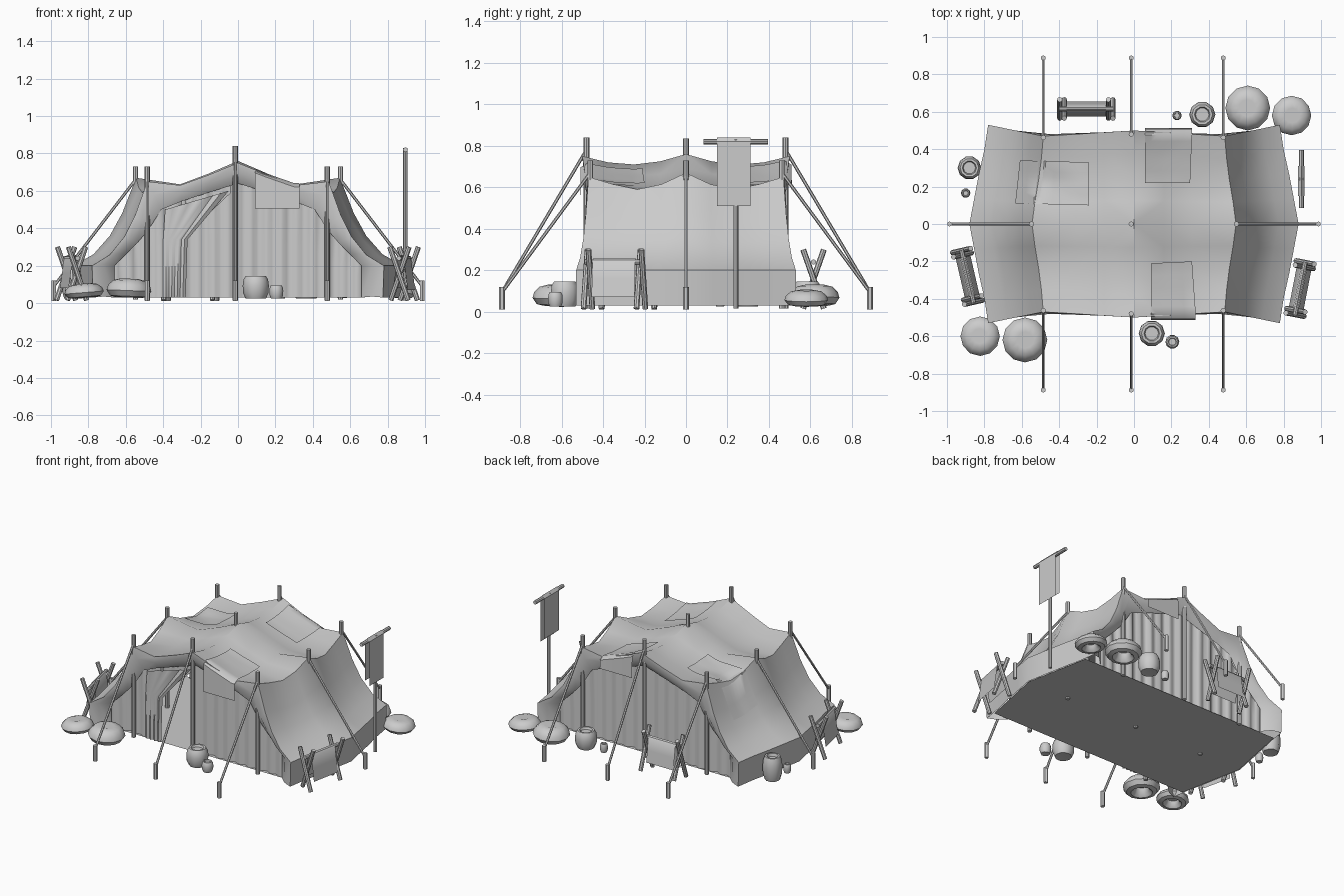
import bpy, bmesh, math
from mathutils import Vector, Matrix
from mathutils.bvhtree import BVHTree

if "Cube" in bpy.data.objects:
    bpy.data.objects.remove(bpy.data.objects["Cube"])


def finish(name, bm, angle=40, weld=True):
    if weld:
        bmesh.ops.remove_doubles(bm, verts=bm.verts, dist=0.0005)
    bmesh.ops.recalc_face_normals(bm, faces=bm.faces)
    me = bpy.data.meshes.new(name)
    bm.to_mesh(me)
    bm.free()
    ob = bpy.data.objects.new(name, me)
    bpy.context.collection.objects.link(ob)
    bpy.ops.object.select_all(action='DESELECT')
    ob.select_set(True)
    bpy.context.view_layer.objects.active = ob
    bpy.ops.object.shade_smooth_by_angle(angle=math.radians(angle))
    return ob


def add_rod(bm, a, b, r, n=8):
    a, b = Vector(a), Vector(b)
    d = b - a
    m = Matrix.Translation((a + b) / 2) @ d.to_track_quat('Z', 'Y').to_matrix().to_4x4()
    bmesh.ops.create_cone(bm, cap_ends=True, segments=n, radius1=r, radius2=r, depth=d.length, matrix=m)


def rod(name, a, b, r, n=8):
    bm = bmesh.new()
    add_rod(bm, a, b, r, n)
    return finish(name, bm)


def add_grid(bm, rows):
    vs = [[bm.verts.new(p) for p in row] for row in rows]
    for r0, r1 in zip(vs, vs[1:]):
        for i in range(len(r0) - 1):
            bm.faces.new((r0[i], r0[i + 1], r1[i + 1], r1[i]))


def lathe(name, profile, x, y, s=1.0, sz=1.0, n=10, tilt=0.0):
    bm = bmesh.new()
    rows = [[(r * s * math.cos(2 * math.pi * i / n), r * s * math.sin(2 * math.pi * i / n), z * sz)
             for i in range(n + 1)] for r, z in profile]
    add_grid(bm, rows)
    bmesh.ops.remove_doubles(bm, verts=bm.verts, dist=0.0005)
    bmesh.ops.dissolve_degenerate(bm, edges=bm.edges, dist=0.0001)
    ob = finish(name, bm)
    ob.location = (x, y, 0.025)
    ob.rotation_euler = (0, tilt, 0)


def interp(pts, x):
    for (x0, z0), (x1, z1) in zip(pts, pts[1:]):
        if x <= x1:
            return z0 + (z1 - z0) * (x - x0) / (x1 - x0)
    return pts[-1][1]


# Roof cross-sections along y: (y fraction, ridge z, sag z, eave x, eave z, base x)
SECTIONS = [(0, .76, .635, .545, .67, .88), (.25, .725, .615, .53, .615, .855),
            (.5, .71, .61, .51, .59, .83), (.75, .72, .615, .495, .615, .80),
            (1, .75, .63, .485, .65, .78)]


def section(v, side):
    """Half profile from ridge down to the skirt hem."""
    _, rz, sz, ex, ez, bx = v
    flat = [(0, rz, .5), (.16, sz + (rz - sz) * .45, .49), (.31, sz, .48), (ex, ez, .47)]
    for t, k in ((.22, .60), (.42, .34), (.68, .13), (1, 0)):
        flat.append((ex + (bx - ex) * t, .2 + (ez - .2) * k, .47 + .06 * t))
    flat.append((bx - .005, .03, .53))
    return [(side * x, y * v[0], z) for x, z, y in flat]


# Stretched roof with side slopes and skirts
bm = bmesh.new()
for sx in (-1, 1):
    for sy in (-1, 1):
        add_grid(bm, [[(x, y * sy, z) for x, y, z in section(v, sx)] for v in SECTIONS])
bmesh.ops.remove_doubles(bm, verts=bm.verts, dist=0.0005)
bvh = BVHTree.FromBMesh(bm)
finish("tent_roof", bm)

# Hanging valance along the front and back edges
HEM = [(0, .64), (.16, .59), (.30, .545), (.41, .50), (.48, .39), (.54, .32), (.60, .26), (.66, .2), (.66, .03)]
bm = bmesh.new()
for sx in (-1, 1):
    for sy in (-1, 1):
        top = [(x, y * sy, z) for x, y, z in section(SECTIONS[-1], sx)]
        low = [(x * sx, sy * .455, z) for x, z in HEM]
        mid = [((a[0] + b[0]) / 2, (a[1] + b[1]) / 2 + sy * .018, (a[2] + b[2]) / 2 + .005)
               for a, b in zip(top, low)]
        add_grid(bm, [top, mid, low])
finish("roof_valance", bm)

# Pleated walls; the front one has a doorway with a slanted top
for name, sy, door in (("front_wall", -1, True), ("back_wall", 1, False)):
    bm = bmesh.new()
    n = 68
    cols = []
    for i in range(n + 1):
        x = -.68 + 1.36 * i / n
        y = sy * (.435 + .010 * math.sin(i * 1.55) + .005 * math.sin(i * .6))
        z1 = min(interp(HEM[:8], abs(x)) + .035, .66)
        z0 = .03
        if door and -.29 < x < -.03:
            z0 = min(.36 + (x + .28) * .95, z1 - .03)
        cols.append([(x, y, z0), (x, y, z0 * .5 + z1 * .5), (x, y, z1)])
    for a, b in zip(cols, cols[1:]):
        if abs(a[0][2] - b[0][2]) > .15:
            continue
        add_grid(bm, [a, b])
    finish(name, bm, 60)

# Drawn-back door curtain
bm = bmesh.new()
cur = []
for i in range(9):
    t = i / 8
    y = -.45 - .012 * (i % 2)
    cur.append([(-.40 + .12 * t, y, .03), (-.40 + .13 * t, y, .34), (-.39 + .34 * t, y, .50 + .10 * t)])
add_grid(bm, cur)
finish("door_curtain", bm, 60)

# Ground sheet
bm = bmesh.new()
fl = [(-.87, 0), (-.78, -.45), (.78, -.45), (.87, 0), (.78, .45), (-.78, .45)]
bm.faces.new([bm.verts.new((x, y, .03)) for x, y in fl])
finish("ground_sheet", bm)


# Patches draped over the roof
def patch(name, c, hang=None):
    c = [Vector(p) for p in c]
    rows = []
    for j in range(9):
        row = []
        for i in range(9):
            p = c[0].lerp(c[1], i / 8).lerp(c[3].lerp(c[2], i / 8), j / 8)
            hit = bvh.ray_cast(Vector((p.x, p.y, 2)), Vector((0, 0, -1)))[0]
            row.append((p.x, p.y, (hit.z if hit else .65) + .009))
        rows.append(row)
    if hang:
        s = 1 if c[3].y > 0 else -1
        rows.append([(p[0], s * .508, p[2] - .02) for p in rows[-1]])
        rows.append([(p[0], s * .512, hang) for p in rows[-1]])
    bm = bmesh.new()
    add_grid(bm, rows)
    finish(name, bm)


patch("front_patch", [(.09, -.21), (.31, -.20), (.33, -.475), (.09, -.475)], .505)
patch("back_patch", [(.06, .22), (.30, .22), (.31, .475), (.06, .475)], .56)
patch("roof_patch", [(-.61, .34), (-.24, .33), (-.24, .10), (-.635, .11)])

# Poles, guy ropes and stakes
rod("centre_pole", (-.015, 0, .02), (-.015, 0, .835), .014)
for x, top in ((-.485, .73), (-.015, .84), (.477, .73)):
    for s, side in ((-1, "front"), (1, "back")):
        py = s * (.48 if top > .8 else .462)
        rod(side + "_pole", (x, py, .015), (x, py, top), .014)
        rod(side + "_rope", (x, py, top - .06), (x, s * .89, .09), .008, 6)
        rod(side + "_stake", (x, s * .888, .01), (x, s * .888, .12), .014, 6)
for s in (-1, 1):
    rod("side_pole", (s * .548, 0, .02), (s * .548, 0, .73), .014)
    rod("side_rope", (s * .548, 0, .66), (s * .985, 0, .09), .008, 6)
    rod("side_stake", (s * .986, 0, .01), (s * .986, 0, .12), .014, 6)

# Sacks and jars
SACK = [(0, .075), (.045, .088), (.085, .08), (.112, .058), (.12, .035), (.10, .01), (.07, .004), (.05, .02), (.04, .05), (0, .055)]
JAR = [(0, .005), (.055, 0), (.068, .03), (.07, .07), (.066, .1), (.055, .12), (.042, .12), (.036, .105), (0, .105)]
for x, y, s, sz, tilt in ((-.585, -.62, 1, 1.2, .04), (-.82, -.6, .88, .9, -.08),
                          (.61, .62, 1, 1.2, -.04), (.84, .58, .88, .9, .08)):
    lathe("sack", SACK, x, y, s, sz, 12, tilt)
for x, y, s, sz in ((.095, -.585, 1, 1), (.205, -.63, .53, .58), (.365, .585, 1, 1),
                    (.23, .58, .36, .5), (-.88, .3, .9, 1.35), (-.9, .165, .36, .5)):
    lathe("jar", JAR, x, y, s, sz)


# Trestles with a hide hung over the bar
def trestle(x, y, ang):
    m = Matrix.Translation((x, y, 0)) @ Matrix.Rotation(ang, 4, 'Z')
    bm = bmesh.new()
    add_rod(bm, (-.145, 0, .24), (.145, 0, .24), .013)
    for e in (-1, 1):
        for s in (-1, 1):
            add_rod(bm, (e * .13 - s * .012, -s * .05, .015), (e * .13 - s * .012, s * .05, .3), .014)
    bm.transform(m)
    finish("trestle", bm, weld=False)
    bm = bmesh.new()
    prof = [(-.04, .07), (-.028, .16), (-.017, .24), (0, .256), (.017, .24), (.028, .16), (.04, .08)]
    add_grid(bm, [[(u, v, w) for v, w in prof] for u in (-.105, 0, .105)])
    bm.transform(m)
    finish("hanging_hide", bm)


trestle(-.255, .615, 0)
trestle(-.89, -.28, math.radians(103))
trestle(.888, -.345, math.radians(79))

# Banner
rod("banner_pole", (.895, .24, .015), (.895, .24, .83), .012)
rod("banner_crossbar", (.895, .085, .82), (.895, .395, .82), .013)
bm = bmesh.new()
prof = [(.878, .54), (.878, .82), (.895, .84), (.912, .82), (.912, .51)]
add_grid(bm, [[(x, y, z) for x, z in prof] for y in (.15, .23, .31)])
finish("banner_cloth", bm)
